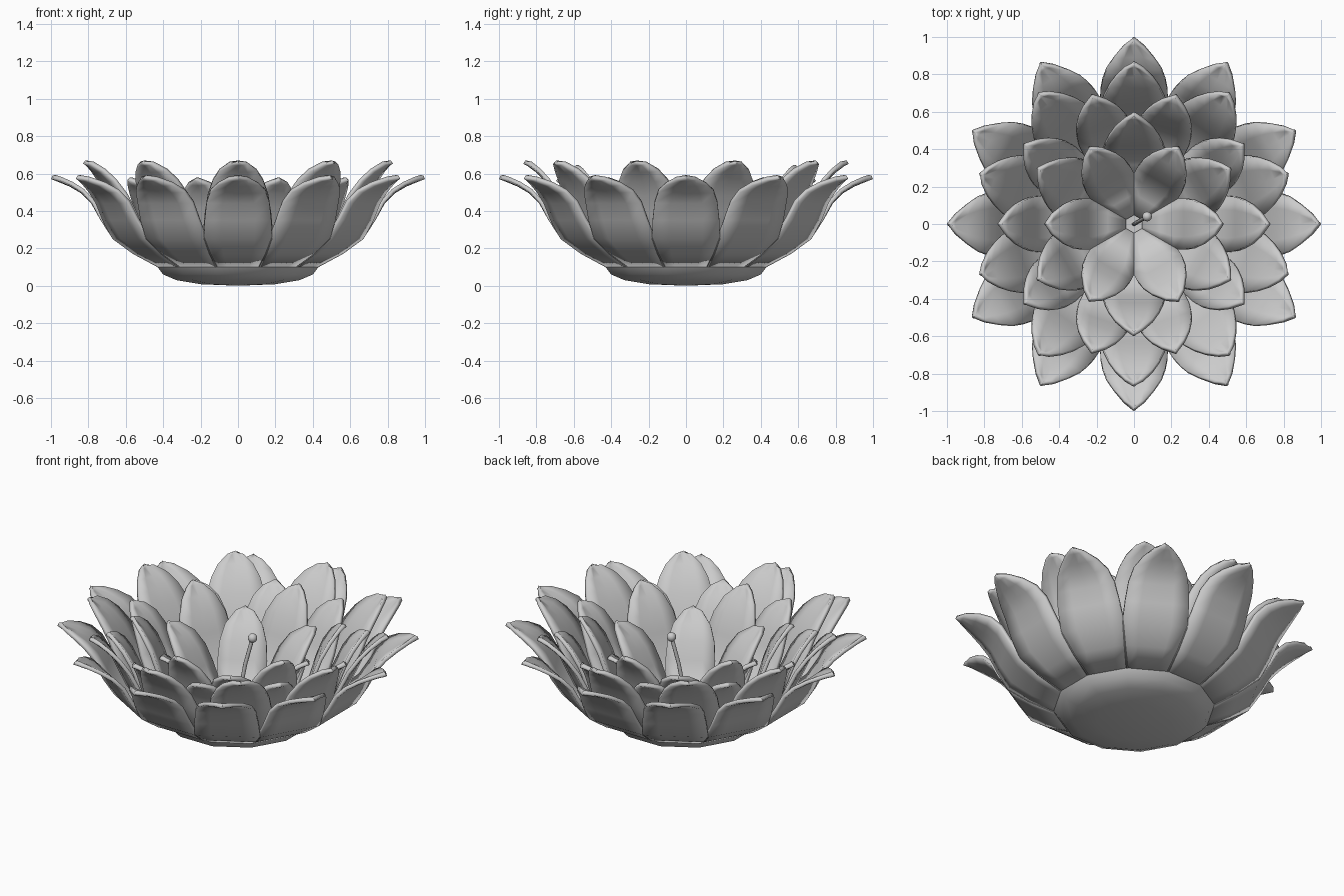
import bpy, bmesh
from math import pi, cos, sin
from mathutils import Vector

if "Cube" in bpy.data.objects:
    bpy.data.objects.remove(bpy.data.objects["Cube"])

COLS = (-1.0, -0.5, 0.0, 0.5, 1.0)


def finish(bm, name, angle=0.6):
    me = bpy.data.meshes.new(name)
    bm.to_mesh(me)
    bm.free()
    ob = bpy.data.objects.new(name, me)
    bpy.context.collection.objects.link(ob)
    bpy.ops.object.select_all(action='DESELECT')
    ob.select_set(True)
    bpy.context.view_layer.objects.active = ob
    bpy.ops.object.shade_smooth_by_angle(angle=angle)
    return ob


def petal_ring(name, count, start, rows, cup=0.006, thick=0.022):
    """Ring of petals; rows are (radius, height, half width) from base to tip."""
    bm = bmesh.new()
    for k in range(count):
        a = start + 2 * pi * k / count
        ca, sa = cos(a), sin(a)
        grid = []
        for i, (r, z, w) in enumerate(rows):
            lift = cup * max(0, i - 3) / 3
            line = []
            for c in COLS:
                x, y, h = r - lift * c * c, w * c, z + lift * c * c
                line.append(bm.verts.new((x * ca - y * sa, x * sa + y * ca, h)))
            grid.append(line)
        for p, q in zip(grid, grid[1:]):
            for j in range(len(COLS) - 1):
                bm.faces.new((p[j], q[j], q[j + 1], p[j + 1]))
    ob = finish(bm, name)
    mod = ob.modifiers.new("thickness", 'SOLIDIFY')
    mod.thickness = thick
    mod.offset = 1.0
    return ob


# Five rings of petals, outermost to innermost: joined bowl, steep wall, flared tip
petal_ring("outer_petals", 12, 0, [
    (.42, .095, .118), (.56, .17, .154), (.67, .25, .182), (.735, .35, .178),
    (.785, .44, .168), (.84, .495, .148), (.90, .53, .108), (.965, .557, .055), (1.0, .57, .012)])
petal_ring("second_petals", 10, pi / 10, [
    (.36, .08, .12), (.49, .16, .162), (.59, .26, .188), (.645, .38, .178),
    (.695, .48, .162), (.75, .555, .135), (.80, .605, .10), (.85, .642, .05), (.87, .652, .012)])
petal_ring("third_petals", 10, 0, [
    (.30, .07, .10), (.42, .14, .138), (.51, .22, .15), (.56, .33, .145),
    (.60, .42, .13), (.645, .49, .105), (.69, .535, .065), (.73, .56, .01)])
petal_ring("fourth_petals", 6, pi / 6, [
    (.20, .06, .117), (.33, .13, .165), (.40, .24, .168), (.44, .38, .155),
    (.48, .48, .135), (.53, .56, .10), (.575, .61, .05), (.60, .63, .01)])
petal_ring("inner_petals", 6, 0, [
    (.05, .05, .030), (.15, .09, .088), (.23, .15, .135), (.285, .27, .137),
    (.33, .36, .13), (.385, .435, .105), (.45, .485, .055), (.48, .50, .01)])

# Shallow twelve-sided base dish
bm = bmesh.new()
profile = [(0, 0.0), (.20, .008), (.33, .03), (.40, .06), (.43, .10), (.40, .108), (.30, .065), (0, .045)]
h = pi / 12
vs = [bm.verts.new((r, r * sin(h) / cos(h), z)) for r, z in profile]
es = [bm.edges.new(e) for e in zip(vs, vs[1:])]
bmesh.ops.spin(bm, geom=vs + es, cent=(0, 0, 0), axis=(0, 0, 1), angle=2 * pi, steps=12)
bmesh.ops.remove_doubles(bm, verts=bm.verts[:], dist=0.0005)
bmesh.ops.recalc_face_normals(bm, faces=bm.faces[:])
finish(bm, "base_dish")

# Leaning central stem
cu = bpy.data.curves.new("stem", 'CURVE')
cu.dimensions = '3D'
cu.bevel_depth = 0.011
cu.bevel_resolution = 2
cu.use_fill_caps = True
pts = [(0, 0, .05), (.008, .004, .2), (.035, .02, .38), (.07, .04, .54)]
sp = cu.splines.new('POLY')
sp.points.add(len(pts) - 1)
for p, co in zip(sp.points, pts):
    p.co = (*co, 1)
sp.use_smooth = True
bpy.context.collection.objects.link(bpy.data.objects.new("stem", cu))

# Rounded stem tip
bm = bmesh.new()
bmesh.ops.create_uvsphere(bm, u_segments=16, v_segments=10, radius=0.026)
bmesh.ops.translate(bm, verts=bm.verts[:], vec=Vector((.07, .04, .54)))
finish(bm, "stem_tip")
